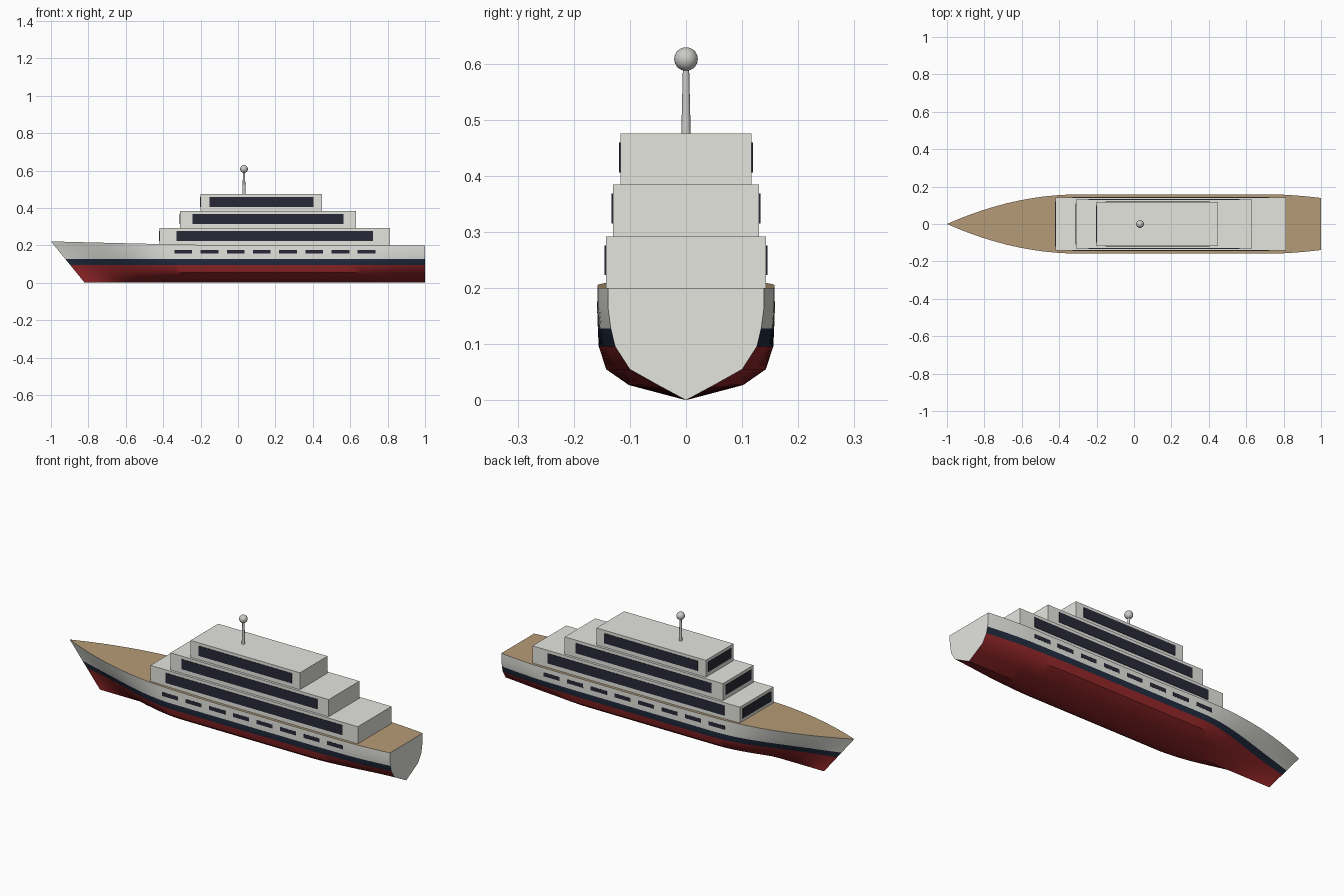
import bpy, bmesh, math

if "Cube" in bpy.data.objects:
    bpy.data.objects.remove(bpy.data.objects["Cube"])


def material(name, rgb):
    m = bpy.data.materials.new(name)
    m.diffuse_color = (*rgb, 1)
    m.use_nodes = True
    m.node_tree.nodes["Principled BSDF"].inputs["Base Color"].default_value = m.diffuse_color
    return m


WHITE = material("off_white", (0.78, 0.78, 0.74))
RED = material("dark_red", (0.30, 0.02, 0.022))
NAVY = material("navy", (0.015, 0.025, 0.05))
TEAK = material("teak", (0.47, 0.33, 0.185))
GLASS = material("dark_glass", (0.022, 0.022, 0.04))
GREY = material("light_grey", (0.6, 0.6, 0.58))


def smooth(t):
    t = min(max(t, 0), 1)
    return t * t * (3 - 2 * t)


def box(name, x0, x1, y0, y1, z0, z1, mat):
    bm = bmesh.new()
    bmesh.ops.create_cube(bm, size=1)
    for v in bm.verts:
        v.co.x = x0 if v.co.x < 0 else x1
        v.co.y = y0 if v.co.y < 0 else y1
        v.co.z = z0 if v.co.z < 0 else z1
    me = bpy.data.meshes.new(name)
    bm.to_mesh(me)
    bm.free()
    me.materials.append(mat)
    ob = bpy.data.objects.new(name, me)
    bpy.context.collection.objects.link(ob)
    return ob


def shade(ob, angle):
    bpy.ops.object.select_all(action='DESELECT')
    ob.select_set(True)
    bpy.context.view_layer.objects.active = ob
    bpy.ops.object.shade_smooth_by_angle(angle=math.radians(angle))


# Hull: stations lofted from bow to stern, each with fixed height levels
LEVELS = [0, 0.027, 0.055, 0.096, 0.128, 0.165, None]   # None = sheer line
MID = [0, 0.645, 0.9, 0.985, 0.995, 1, 1]
BOW = [0, 0.12, 0.27, 0.48, 0.64, 0.82, 1]
STERN = [0, 0.36, 0.72, 0.91, 0.965, 1, 1]
STATIONS = 64


def station(s):
    """Half section of the hull as (x, half width, z) points."""
    x = -1 + 2 * s
    half = 0.158
    if x < -0.3:
        half *= 1 - ((-0.3 - x) / 0.7) ** 2
    if x > 0.75:
        half -= 0.019 * ((x - 0.75) / 0.25) ** 1.6
    b, t = smooth((-0.3 - x) / 0.7), smooth((x - 0.5) / 0.5)
    pts = []
    for z, m, f, a in zip(LEVELS, MID, BOW, STERN):
        if z is None:
            z = 0.2 + 0.021 * max(-x, 0) ** 1.3
        rake = 0.18 * (1 - z / 0.221) * (1 - s) ** 3
        pts.append((x + rake, half * (m + (f - m) * b + (a - m) * t), z))
    return pts


bm = bmesh.new()
rings = []
for i in range(STATIONS + 1):
    pts = station(i / STATIONS)
    port = [bm.verts.new((x, -w, z)) for x, w, z in reversed(pts)]
    starboard = [bm.verts.new((x, w, z)) for x, w, z in pts[1:]]
    rings.append(port + starboard)
n = len(rings[0])
for a, b in zip(rings, rings[1:]):
    for j in range(n):
        k = (j + 1) % n
        f = bm.faces.new((a[j], a[k], b[k], b[j]))
        level = min(abs(j - 6), abs(j - 5))     # band counted up from the keel
        if j == n - 1:
            f.material_index = 3                # deck
        else:
            f.material_index = 1 if level < 3 else 2 if level == 3 else 0
bm.faces.new(rings[-1])                         # transom
bmesh.ops.remove_doubles(bm, verts=bm.verts, dist=1e-5)
bmesh.ops.recalc_face_normals(bm, faces=bm.faces)
me = bpy.data.meshes.new("hull")
bm.to_mesh(me)
bm.free()
for m in (WHITE, RED, NAVY, TEAK):
    me.materials.append(m)
hull = bpy.data.objects.new("hull", me)
bpy.context.collection.objects.link(hull)
shade(hull, 35)

# Deckhouse tiers: x0, x1, half width, z0, z1, window x0, window x1
TIERS = [
    (-0.42, 0.812, 0.143, 0.195, 0.292, -0.328, 0.722),
    (-0.31, 0.63, 0.130, 0.292, 0.384, -0.243, 0.563),
    (-0.20, 0.45, 0.117, 0.384, 0.475, -0.152, 0.403),
]
P = 0.0025                                      # how far windows stand proud
for i, (x0, x1, w, z0, z1, a, b) in enumerate(TIERS, 1):
    box(f"deckhouse_{i}", x0, x1, -w, w, z0, z1, WHITE)
    lo, hi = z1 - 0.069, z1 - 0.016
    for side, s in (("near", -1), ("far", 1)):
        ys = sorted((s * (w - P), s * (w + P)))
        box(f"side_window_{side}_{i}", a, b, *ys, lo, hi, GLASS)
    box(f"front_window_{i}", x0 - P, x0 + P, -0.84 * w, 0.84 * w, lo, hi, GLASS)

# Row of small hull windows on both sides
for i in range(8):
    x = -0.34 + 0.14 * i
    for side, s in (("near", -1), ("far", 1)):
        ys = sorted((s * 0.1535, s * 0.1585))
        box(f"hull_window_{side}_{i + 1}", x, x + 0.095, *ys, 0.155, 0.176, GLASS)

# Mast and radar ball
bpy.ops.mesh.primitive_cone_add(vertices=20, radius1=0.0085, radius2=0.0055,
                                depth=0.125, location=(0.032, 0, 0.5325))
mast = bpy.context.object
mast.name = "mast"
bpy.ops.mesh.primitive_uv_sphere_add(segments=24, ring_count=14, radius=0.021,
                                     location=(0.032, 0, 0.608))
ball = bpy.context.object
ball.name = "radar_ball"
for ob in (mast, ball):
    ob.data.materials.append(GREY)
    shade(ob, 40)
